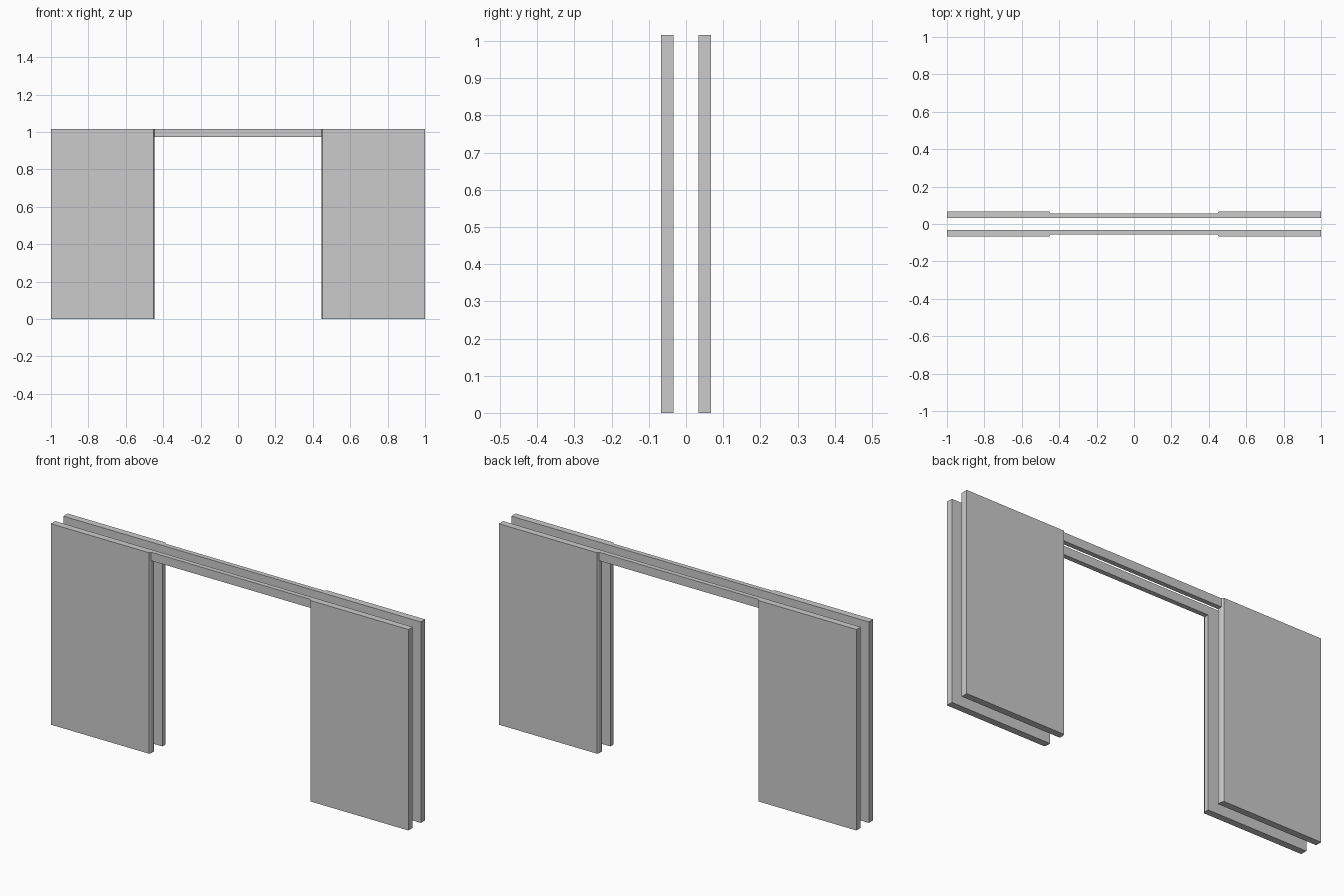
import bpy, bmesh

if "Cube" in bpy.data.objects:
    bpy.data.objects.remove(bpy.data.objects["Cube"])

H = 1.016                      # overall height
LINTEL_Z = 0.973               # underside of the lintel
Y_IN, Y_STEP, Y_OUT = 0.033, 0.057, 0.067
X_END, X_OPEN, X_CHAMFER = 1.0, 0.446, 0.452


def prism(name, plan, z0, z1):
    """Extrude a plan outline (x, y) from z0 to z1."""
    bm = bmesh.new()
    face = bm.faces.new([bm.verts.new((x, y, z0)) for x, y in plan])
    res = bmesh.ops.extrude_face_region(bm, geom=[face])
    top = [v for v in res["geom"] if isinstance(v, bmesh.types.BMVert)]
    bmesh.ops.translate(bm, vec=(0, 0, z1 - z0), verts=top)
    bmesh.ops.recalc_face_normals(bm, faces=bm.faces)
    mesh = bpy.data.meshes.new(name)
    bm.to_mesh(mesh)
    bm.free()
    obj = bpy.data.objects.new(name, mesh)
    bpy.context.collection.objects.link(obj)
    return obj


# Wall panel plan: the outer corner at the opening is slightly chamfered
panel_plan = [(X_OPEN, Y_IN), (X_END, Y_IN), (X_END, Y_OUT),
              (X_CHAMFER, Y_OUT), (X_OPEN, Y_STEP)]
# Thinner lintel, flush with the inner faces of the panels
lintel_plan = [(-X_OPEN, Y_IN), (X_OPEN, Y_IN), (X_OPEN, Y_STEP), (-X_OPEN, Y_STEP)]

# Two matching leaves, front and back
for side, sy in (("front", -1), ("back", 1)):
    for hand, sx in (("left", -1), ("right", 1)):
        prism(f"{side}_{hand}_wall_panel", [(sx * x, sy * y) for x, y in panel_plan], 0, H)
    prism(f"{side}_lintel", [(x, sy * y) for x, y in lintel_plan], LINTEL_Z, H)
